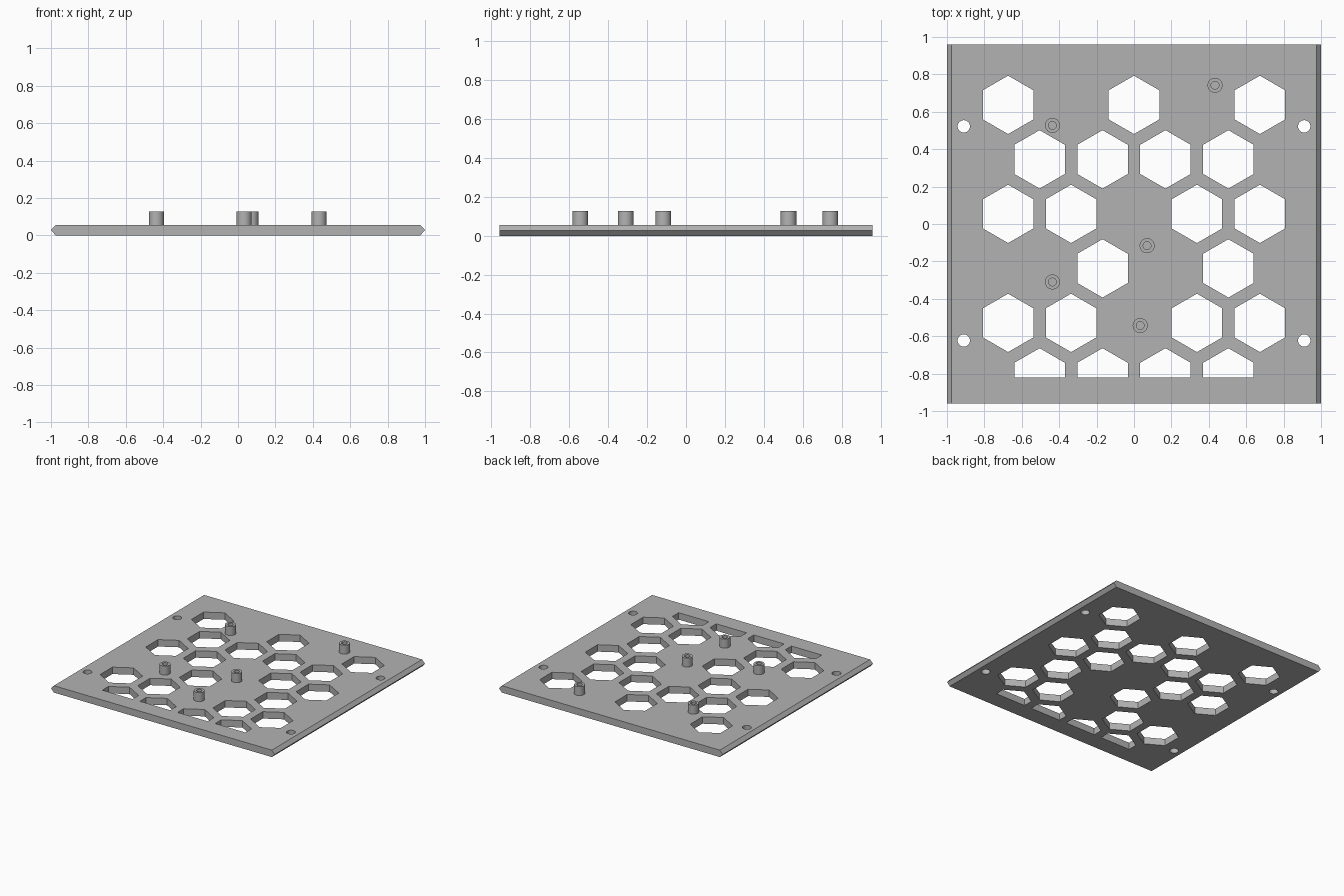
import bpy, bmesh
from math import pi, radians
from mathutils import Matrix

if "Cube" in bpy.data.objects:
    bpy.data.objects.remove(bpy.data.objects["Cube"])

grey = bpy.data.materials.new("plain grey")
grey.use_nodes = True
grey.diffuse_color = (0.45, 0.45, 0.45, 1)
grey.node_tree.nodes["Principled BSDF"].inputs["Base Color"].default_value = grey.diffuse_color

PLATE_TOP = 0.056
POST_TOP = 0.128
HALF_DEPTH = 0.96
PITCH, ROW = 0.3365, 0.2914
CLIP_Y = -0.82


def finish(bm, name):
    bmesh.ops.recalc_face_normals(bm, faces=bm.faces)
    mesh = bpy.data.meshes.new(name)
    bm.to_mesh(mesh)
    bm.free()
    mesh.materials.append(grey)
    obj = bpy.data.objects.new(name, mesh)
    bpy.context.collection.objects.link(obj)
    return obj


def prism(bm, x, y, radius, sides, z0, z1):
    """Upright prism; six-sided ones point along y."""
    place = Matrix.Translation((x, y, (z0 + z1) / 2)) @ Matrix.Rotation(pi / 2, 4, "Z")
    # cone vertices start on the y axis before the turn
    if sides == 6:
        place = Matrix.Translation((x, y, (z0 + z1) / 2))
    return bmesh.ops.create_cone(bm, cap_ends=True, segments=sides, radius1=radius,
                                 radius2=radius, depth=z1 - z0, matrix=place)["verts"]


def cut(target, cutter):
    cutter.hide_render = True
    mod = target.modifiers.new("cut", "BOOLEAN")
    mod.operation = "DIFFERENCE"
    mod.solver = "EXACT"
    mod.object = cutter
    bpy.context.view_layer.objects.active = target
    bpy.ops.object.modifier_apply(modifier=mod.name)
    bpy.data.objects.remove(cutter)


# Plate: pointed side edges, profile extruded along y
bm = bmesh.new()
half = [(0.975, 0), (1, PLATE_TOP / 2), (0.975, PLATE_TOP)]
outline = half + [(-x, z) for x, z in reversed(half)]
face = bm.faces.new([bm.verts.new((x, -HALF_DEPTH, z)) for x, z in outline])
ends = bmesh.ops.extrude_face_region(bm, geom=[face])["geom"]
bmesh.ops.translate(bm, vec=(0, 2 * HALF_DEPTH, 0),
                    verts=[v for v in ends if isinstance(v, bmesh.types.BMVert)])
plate = finish(bm, "plate")

# Honeycomb windows, column positions in pitches for each row from the back
rows = [(-2, 0, 2), (-1.5, -0.5, 0.5, 1.5), (-2, -1, 1, 2),
        (-0.5, 1.5), (-2, -1, 1, 2), (-1.5, -0.5, 0.5, 1.5)]
bm = bmesh.new()
for r, columns in enumerate(rows):
    for c in columns:
        prism(bm, c * PITCH, 0.637 - r * ROW, 0.156, 6, -0.1, 0.2)
# front row is trimmed to half windows
bmesh.ops.bisect_plane(bm, geom=bm.verts[:] + bm.edges[:] + bm.faces[:],
                       plane_co=(0, CLIP_Y, 0), plane_no=(0, -1, 0), clear_outer=True)
bmesh.ops.holes_fill(bm, edges=[e for e in bm.edges if e.is_boundary])

# Mounting holes near the side edges
for x in (-0.91, 0.91):
    for y in (0.522, -0.623):
        prism(bm, x, y, 0.033, 32, -0.1, 0.2)
cut(plate, finish(bm, "window_cutter"))

# Hollow standoff posts
posts = [(0.433, 0.742), (-0.436, 0.527), (0.07, -0.116), (-0.436, -0.31), (0.033, -0.543)]
for i, (x, y) in enumerate(posts, 1):
    bm = bmesh.new()
    prism(bm, x, y, 0.04, 32, PLATE_TOP - 0.005, POST_TOP)
    post = finish(bm, f"standoff_{i}")
    bm = bmesh.new()
    prism(bm, x, y, 0.021, 32, PLATE_TOP - 0.02, POST_TOP + 0.05)
    cut(post, finish(bm, "bore_cutter"))
    bpy.ops.object.select_all(action="DESELECT")
    post.select_set(True)
    bpy.context.view_layer.objects.active = post
    bpy.ops.object.shade_smooth_by_angle(angle=radians(35))
